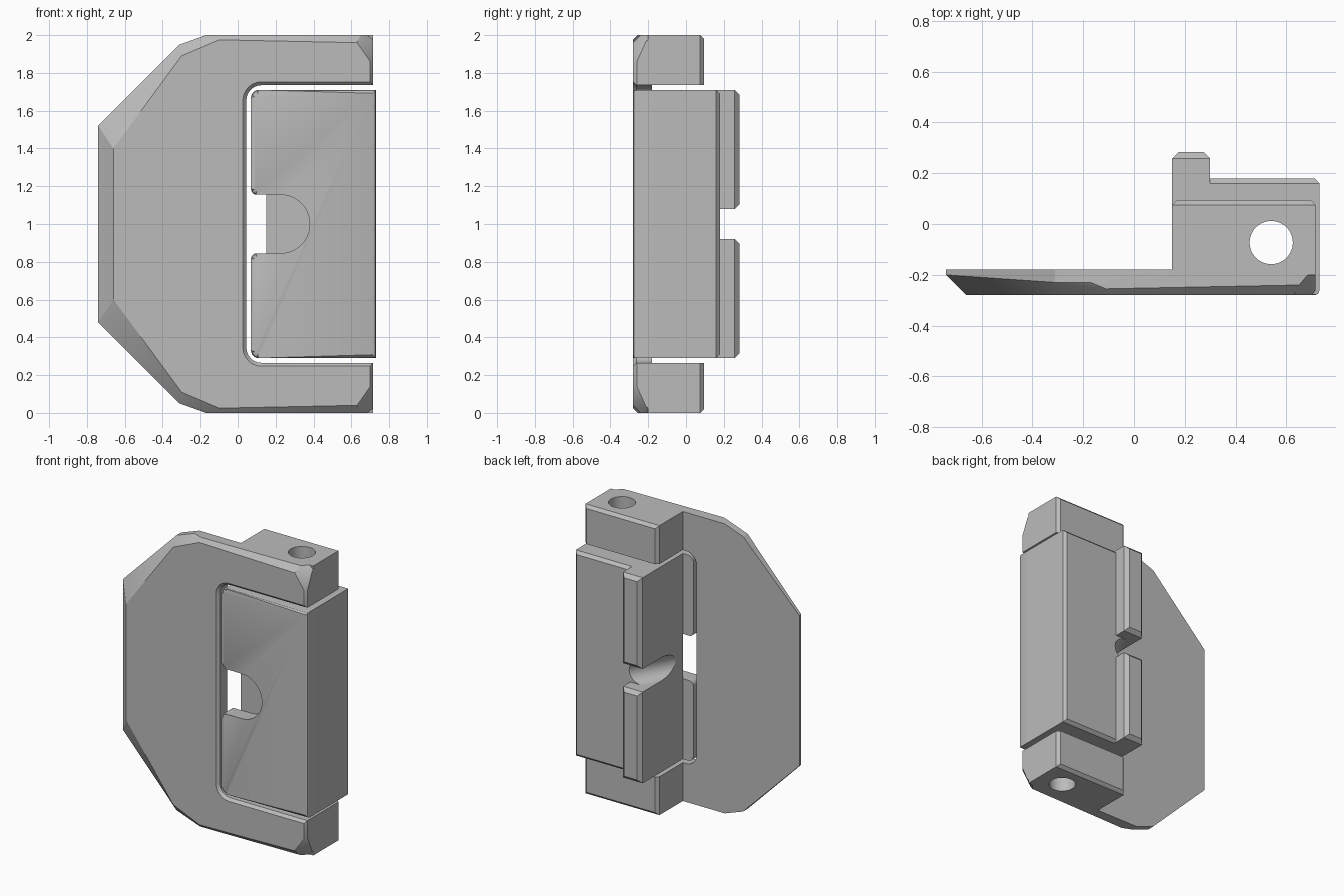
import bpy, bmesh
from math import cos, sin, radians
from mathutils import Vector

if "Cube" in bpy.data.objects:
    bpy.data.objects.remove(bpy.data.objects["Cube"], do_unlink=True)

grey = bpy.data.materials.new("light grey")
grey.use_nodes = True
grey.diffuse_color = (0.5, 0.5, 0.5, 1)
grey.node_tree.nodes["Principled BSDF"].inputs["Base Color"].default_value = (0.5, 0.5, 0.5, 1)


def finish(name, bm):
    bmesh.ops.recalc_face_normals(bm, faces=bm.faces[:])
    me = bpy.data.meshes.new(name)
    bm.to_mesh(me)
    bm.free()
    me.materials.append(grey)
    ob = bpy.data.objects.new(name, me)
    bpy.context.collection.objects.link(ob)
    return ob


def bevel(bm, test, width, segments=1):
    edges = [e for e in bm.edges if all(test(v.co) for v in e.verts)]
    bmesh.ops.bevel(bm, geom=edges, offset=width, segments=segments,
                    affect='EDGES', profile=0.5, clamp_overlap=False)


def box(name, lo, hi, back_bevel=0):
    bm = bmesh.new()
    bmesh.ops.create_cube(bm, size=1)
    lo, hi = Vector(lo), Vector(hi)
    for v in bm.verts:
        v.co = Vector([(a + b) / 2 + c * (b - a) for a, b, c in zip(lo, hi, v.co)])
    if back_bevel:
        bevel(bm, lambda c: abs(c.y - hi.y) < 1e-5, back_bevel)
    return finish(name, bm)


def loft(loops):
    """Skin closed loops of 3D points and cap both ends."""
    bm = bmesh.new()
    rings = [[bm.verts.new(p) for p in loop] for loop in loops]
    n = len(rings[0])
    for a, b in zip(rings, rings[1:]):
        for i in range(n):
            j = (i + 1) % n
            bm.faces.new((a[i], a[j], b[j], b[i]))
    bm.faces.new(rings[0])
    bm.faces.new(rings[-1])
    return bm


def arc(cx, cz, r, start, end, n=6):
    angles = [radians(start + (end - start) * i / n) for i in range(n + 1)]
    return [(cx + r * cos(a), cz + r * sin(a)) for a in angles]


def combine(ob, other, operation):
    mod = ob.modifiers.new(operation.lower(), 'BOOLEAN')
    mod.operation, mod.solver, mod.object = operation, 'EXACT', other
    bpy.context.view_layer.objects.active = ob
    bpy.ops.object.modifier_apply(modifier=mod.name)


def smooth(ob):
    bpy.ops.object.select_all(action='DESELECT')
    ob.select_set(True)
    bpy.context.view_layer.objects.active = ob
    bpy.ops.object.shade_smooth_by_angle(angle=radians(25))


# Faceted plate: hull of the upper half points and their mirror
half = [(-.74, -.18, 1.52), (-.31, -.18, 1.95), (-.17, -.18, 2), (.70, -.18, 2),
        (.715, -.18, 1.98), (-.74, -.2, 1.52), (-.31, -.23, 1.95), (-.17, -.23, 2),
        (-.11, -.255, 2), (.65, -.24, 2), (.715, -.21, 1.97), (.715, -.26, 1.86),
        (-.66, -.28, 1.4), (-.30, -.28, 1.89), (-.10, -.28, 1.975),
        (.63, -.28, 1.96), (.70, -.28, 1.86)]
bm = bmesh.new()
for x, y, z in half:
    bm.verts.new((x, y, z))
    bm.verts.new((x, y, 2 - z))
hull = bmesh.ops.convex_hull(bm, input=bm.verts[:])
loose = [v for v in bm.verts if not v.link_faces]
bmesh.ops.delete(bm, geom=loose, context='VERTS')
bmesh.ops.dissolve_limit(bm, angle_limit=radians(1), verts=bm.verts[:], edges=bm.edges[:])
bracket = finish("bracket", bm)

# Top and bottom arms behind the plate
for low, high in ((0, .29), (1.71, 2)):
    arm = box("arm", (.15, -.2, low), (.715, .095, high), .02)
    combine(bracket, arm, 'UNION')
    bpy.data.objects.remove(arm, do_unlink=True)


# Window with a chamfered front rim
def window_outline(y, grow):
    r = .08 + grow
    pts = [(1, .265 - grow), (1, 1.735 + grow)]
    pts += arc(.125, 1.655, r, 90, 180) + arc(.125, .345, r, 180, 270)
    return [(x, y, z) for x, z in pts]


window = finish("window_cutter", loft([window_outline(.5, 0), window_outline(-.262, 0),
                                       window_outline(-.3, .038)]))
combine(bracket, window, 'DIFFERENCE')

# Pin hole through arms and block
pin = finish("pin_cutter", loft([[(x, y, z) for x, y in arc(.54, -.073, .085, 0, 352.5, 47)]
                                 for z in (-.1, 2.1)]))
combine(bracket, pin, 'DIFFERENCE')

# Sliding block body with a slanted round-bottomed channel
body = box("block_body", (.15, -.18, .29), (.73, .18, 1.71), .02)
combine(body, pin, 'DIFFERENCE')
along = Vector((-.493, -.87, 0))
inward = Vector((.87, -.493, 0))
start = Vector((.32, .2, 1))
section = [(u - .08, w) for u, w in arc(0, 0, .08, -90, 90, 16)] + [(-.5, .08), (-.5, -.08)]
channel = finish("channel_cutter", loft([
    [start + along * t + inward * u + Vector((0, 0, w)) for u, w in section]
    for t in (-.3, .8)]))
combine(body, channel, 'DIFFERENCE')
for cutter in (window, pin, channel):
    bpy.data.objects.remove(cutter, do_unlink=True)

# Front panel of the block with a thumb notch in its edge
outline = [(.73, .29), (.73, 1.71)]
outline += arc(.11, 1.67, .04, 90, 180) + arc(.10, 1.185, .03, 180, 270)
outline += arc(.225, 1, .155, 90, -90, 24)
outline += arc(.10, .815, .03, 90, 180) + arc(.11, .33, .04, 180, 270)
bm = loft([[(x, y, z) for x, z in outline] for y in (-.28, -.18)])
bevel(bm, lambda c: c.y < -.27, .018, 2)
panel = finish("block_front_panel", bm)

# Split rib on the back of the block
ribs = [box("rib_" + side, (.15, .15, low), (.30, .283, high), .025)
        for side, low, high in (("lower", .29, .92), ("upper", 1.08, 1.71))]

for ob in [bracket, body, panel] + ribs:
    smooth(ob)
